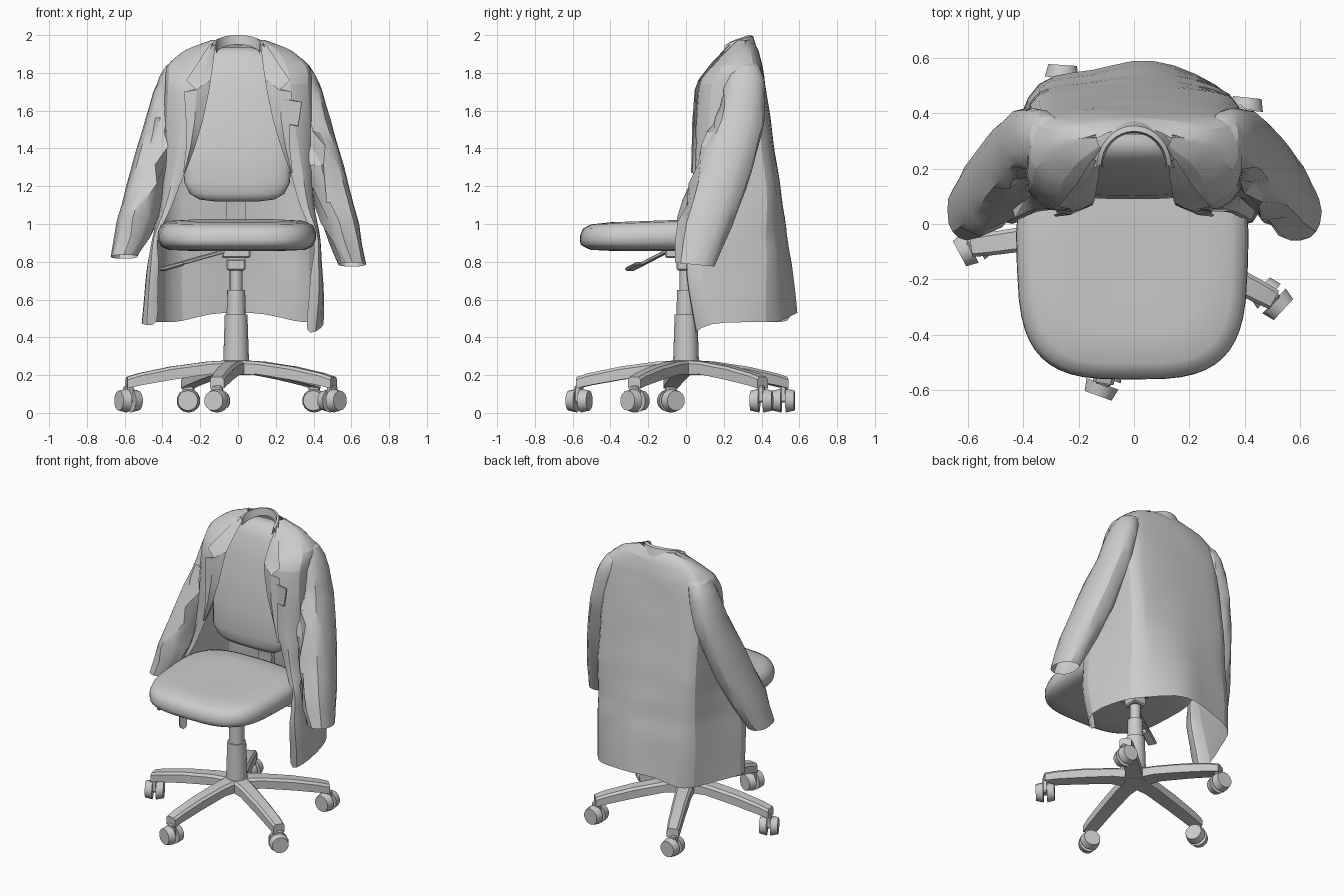
import bpy, bmesh, math, random
from mathutils import Vector, Matrix

random.seed(4)
if "Cube" in bpy.data.objects:
    bpy.data.objects.remove(bpy.data.objects["Cube"], do_unlink=True)

grey = bpy.data.materials.new("plain grey")
grey.use_nodes = True
grey.diffuse_color = (0.6, 0.6, 0.6, 1)
grey.node_tree.nodes["Principled BSDF"].inputs["Base Color"].default_value = (0.6, 0.6, 0.6, 1)


def finish(name, bm, angle=35, subdiv=0):
    bmesh.ops.recalc_face_normals(bm, faces=bm.faces)
    me = bpy.data.meshes.new(name)
    bm.to_mesh(me)
    bm.free()
    ob = bpy.data.objects.new(name, me)
    bpy.context.collection.objects.link(ob)
    me.materials.append(grey)
    bpy.ops.object.select_all(action='DESELECT')
    ob.select_set(True)
    bpy.context.view_layer.objects.active = ob
    bpy.ops.object.shade_smooth_by_angle(angle=math.radians(angle))
    if subdiv:
        mod = ob.modifiers.new("soften", 'SUBSURF')
        mod.levels = mod.render_levels = subdiv
    return ob


def loft(name, rings, closed=True, caps=True, **kw):
    bm = bmesh.new()
    rows = [[bm.verts.new(p) for p in ring] for ring in rings]
    n = len(rows[0])
    for a, b in zip(rows, rows[1:]):
        for i in range(n if closed else n - 1):
            j = (i + 1) % n
            bm.faces.new((a[i], a[j], b[j], b[i]))
    if caps and closed:
        bm.faces.new(rows[0])
        bm.faces.new(rows[-1])
    return finish(name, bm, **kw)


def resample(rows, steps):
    out = []
    for a, b in zip(rows, rows[1:]):
        for k in range(steps):
            out.append([p + (q - p) * k / steps for p, q in zip(a, b)])
    return out + [list(rows[-1])]


def oval(cx, cy, z, rx, ry, power=2, n=32):
    ring = []
    for i in range(n):
        a = math.tau * i / n
        c, s = math.cos(a), math.sin(a)
        ring.append((cx + rx * math.copysign(abs(c) ** (2 / power), c),
                     cy + ry * math.copysign(abs(s) ** (2 / power), s), z))
    return ring


def box(name, size, loc, rot=Matrix(), bevel=0.008):
    bm = bmesh.new()
    bmesh.ops.create_cube(bm, size=1)
    bmesh.ops.scale(bm, vec=size, verts=bm.verts)
    bmesh.ops.bevel(bm, geom=bm.edges, offset=bevel, segments=1, affect='EDGES')
    bmesh.ops.transform(bm, matrix=Matrix.Translation(loc) @ rot.to_4x4(), verts=bm.verts)
    return finish(name, bm)


# Five-legged base with twin-wheel casters
CX, CY = -0.01, 0.0
LEG = [(0, .20, .28, .06), (.15, .205, .272, .05), (.35, .175, .245, .045),
       (.52, .145, .21, .042), (.585, .13, .19, .038)]
for k, swivel in enumerate((80, 75, 130, 60, 110)):
    ang = math.radians(-100 + 72 * k)
    turn = Matrix.Translation((CX, CY, 0)) @ Matrix.Rotation(ang, 4, 'Z')
    loft(f"base_leg_{k + 1}", [[turn @ Vector(p) for p in (
        (r, -w, lo), (r, w, lo), (r, w, hi - .015), (r, w * .7, hi),
        (r, -w * .7, hi), (r, -w, hi - .015))] for r, lo, hi, w in LEG])
    hub = turn @ Vector((.575, 0, .065))
    spin = Matrix.Rotation(ang + math.radians(swivel), 4, 'Z')
    for side in (-1, 1):
        bm = bmesh.new()
        bmesh.ops.create_cone(bm, cap_ends=True, segments=14, radius1=.063 - .01 * (side > 0),
                              radius2=.063 - .01 * (side < 0), depth=.046)
        place = (Matrix.Translation(hub) @ spin @ Matrix.Translation((0, .035 * side, 0))
                 @ Matrix.Rotation(math.pi / 2, 4, 'X'))
        bmesh.ops.transform(bm, matrix=place, verts=bm.verts)
        finish(f"caster_wheel_{k + 1}_{'a' if side < 0 else 'b'}", bm)
    box(f"caster_fork_{k + 1}", (.06, .035, .09), hub + Vector((0, 0, .035)), spin)

# Gas lift column
loft("column", [oval(CX, CY, z, r, r, n=16) for z, r in (
    (.2, .07), (.28, .068), (.52, .06), (.52, .05), (.65, .048), (.65, .034), (.8, .034))])

# Mechanism, levers and back support
box("tilt_mechanism", (.15, .22, .05), (CX, 0, .845))
box("mechanism_collar", (.1, .1, .06), (CX, 0, .785))
tilt = Matrix.Rotation(math.radians(-14), 3, 'Y')
box("lever_rod", (.32, .02, .02), (-.2, -.17, .82), Matrix.Rotation(.5, 3, 'Z') @ tilt, .004)
box("lever_paddle", (.13, .06, .02), (-.35, -.27, .775), Matrix.Rotation(.5, 3, 'Z') @ tilt)
SPINE = [(.05, .83), (.25, .83), (.32, .87), (.33, 1.0), (.28, 1.15), (.25, 1.4)]
loft("back_support", [[(CX + sx * .05, y - sy * .018 * (z > .85), z + sy * .018 * (z < .9))
                       for sx, sy in ((-1, -1), (1, -1), (1, 1), (-1, 1))] for y, z in SPINE])

# Upholstered seat and backrest
SEAT = [(.6, .858), (.86, .863), (.95, .88), (.99, .905), (1, .93), (.995, .955), (.96, .99),
        (.86, 1.01), (.6, 1.018), (.2, 1.012)]
loft("seat", [[(x * (1 + .1 * y) - .006, y, z + .035 * (y + .15) * (z > .9)) for x, y, z in
               oval(0, -.155, h, .424 * s, .407 * s, 3.3, 48)] for s, h in SEAT], angle=60)
BACK = [(1.12, .12, .16, .025), (1.13, .2, .155, .045), (1.16, .25, .152, .055),
        (1.22, .28, .15, .06), (1.38, .29, .165, .062), (1.55, .28, .19, .062),
        (1.72, .245, .225, .06), (1.85, .2, .26, .055), (1.91, .15, .285, .045),
        (1.935, .08, .3, .025)]
loft("backrest", [oval(-.005, y, z, w, t, 2.8) for z, w, y, t in BACK], angle=60)

# Draped coat body: height, opening, half width, front y, back y
COAT = [(1.975, .11, .14, .27, .35), (1.925, .13, .28, .21, .385), (1.84, .14, .385, .13, .41),
        (1.75, .15, .40, .06, .425), (1.55, .19, .40, .045, .45), (1.3, .27, .405, .04, .485),
        (1.1, .34, .42, .03, .515), (.95, .415, .46, .0, .535), (.8, .40, .485, -.01, .56),
        (.53, .38, .5, .045, .595)]
# Depth of each vertical fold at the hem, from the right edge round to the left edge
FOLDS = (0, 0, 0, 0, .015, .025, -.02, .01, .015, -.015, -.025, 0, 0, 0, 0)


def coat_row(z, gap, w, yf, yb):
    drop = max(0, (1.2 - z) / .67)
    corner = min(w * .95, .385)
    half = [(gap, yf + .015), ((gap + w) / 2, yf), (w * .99, yf + .07),
            (min(w, .39 + .035 * drop), yf * .5 + yb * .5), (corner, yb - .04 - .1 * drop),
            (corner * .8, yb - .02 - .055 * drop), (corner * .36, yb - .005 - .015 * drop)]
    path = [(-x, y) for x, y in half] + [(0, yb)] + [(x, y) for x, y in half[::-1]]
    loose = .008 if z < 1.85 else .003
    row = []
    for (x, y), fold in zip(path, FOLDS):
        front = drop * max(0, min(1, (.4 - y) * 3))
        left = x > 0
        hem = -.06 * drop * (y < .08) * (1 if left else .3) - .05 * drop * (abs(x) > .25)
        row.append((x - front * (.025 if left else .04) + random.uniform(-1, 1) * loose,
                    y + fold * drop + random.uniform(-1, .6) * loose, z + hem))
    return row


loft("coat_body", [coat_row(*r) for r in resample(COAT, 2)], closed=False, angle=28, subdiv=1)

# Sleeves: height, x, x radius, y, y radius
SLEEVE = [(1.87, .29, .03, .315, .04), (1.84, .315, .06, .315, .075), (1.78, .34, .075, .312, .1),
          (1.7, .362, .085, .305, .114), (1.55, .395, .095, .285, .13), (1.4, .435, .1, .235, .142),
          (1.2, .485, .104, .17, .148), (1.0, .54, .1, .105, .138), (.785, .603, .073, .045, .104)]
for s, label in ((-1, "right"), (1, "left")):
    rings = []
    for z, x, rx, y, ry in resample(SLEEVE, 2):
        ring = []
        for px, py, _ in oval(x, y, z, rx, ry, 2.2, 16):
            inner = px < x + .05 and py < y + .04
            crease = .026 if inner and .85 < z < 1.7 else .003
            lift = (.04 if s < 0 else 0) * max(0, 1.2 - z) / .4
            ring.append((s * (px + random.uniform(-1, 1) * crease),
                         py + random.uniform(-.6, 1) * crease, z + lift - .1 * (py - y)))
        rings.append(ring)
    loft(f"{label}_sleeve", rings, caps=False, angle=28)


def front_y(z):
    for a, b in zip(COAT, COAT[1:]):
        if b[0] <= z <= a[0]:
            return b[3] + (a[3] - b[3]) * (z - b[0]) / (a[0] - b[0])
    return COAT[0][3]


# Notched lapels: height of inner edge, inner x, outer x, outer height
LAPEL = [(1.95, .12, .15, 1.95), (1.86, .13, .215, 1.85), (1.8, .138, .275, 1.76),
         (1.76, .145, .225, 1.715), (1.72, .15, .285, 1.7), (1.55, .185, .275, 1.53),
         (1.4, .23, .275, 1.4), (1.27, .28, .29, 1.27)]
for s, label in ((-1, "right"), (1, "left")):
    loft(f"{label}_lapel", [[(s * xi, front_y(zi) + .01, zi),
                             (s * (xi + xo) / 2, front_y(zi) - .012, (zi + zo) / 2),
                             (s * xo, front_y(zo) - .005, zo)]
                            for zi, xi, xo, zo in LAPEL], closed=False, angle=25)

# Turned-down collar around the neck
collar = []
for i in range(17):
    a = math.pi * i / 16
    c, b = math.cos(a), math.sin(a)
    collar.append([(c * .115, .2 + .13 * b, 1.9 + .05 * b),
                   (c * .118, .215 + .12 * b, 1.95 + .05 * b ** .7),
                   (c * .135, .205 + .15 * b, 1.945 + .05 * b ** .7),
                   (c * .16, .2 + .175 * b, 1.9 + .03 * b)])
loft("collar", collar, closed=False, angle=50)

# Chest pocket flap
box("chest_pocket", (.1, .009, .13), (.28, .05, 1.59), Matrix.Rotation(.15, 3, 'Y'), .002)
